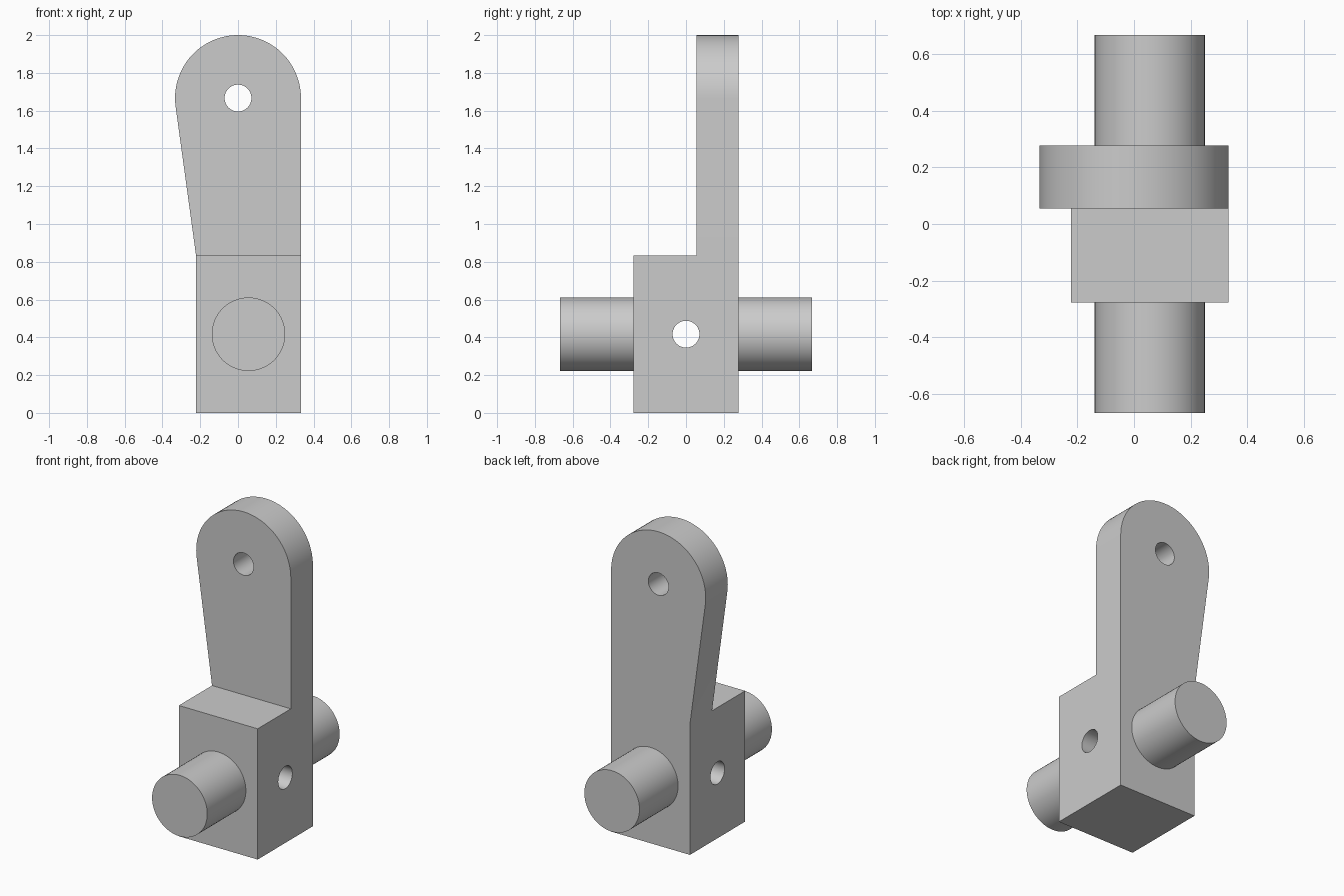
import bpy, bmesh, math
from mathutils import Matrix, Vector

if "Cube" in bpy.data.objects:
    bpy.data.objects.remove(bpy.data.objects["Cube"], do_unlink=True)

U = 1 / 18  # design module
grey = bpy.data.materials.new("plain grey")
grey.use_nodes = True
grey.diffuse_color = (0.6, 0.6, 0.6, 1)
grey.node_tree.nodes["Principled BSDF"].inputs["Base Color"].default_value = grey.diffuse_color


def add_object(name, bm):
    bmesh.ops.recalc_face_normals(bm, faces=bm.faces[:])
    mesh = bpy.data.meshes.new(name)
    bm.to_mesh(mesh)
    bm.free()
    mesh.materials.append(grey)
    obj = bpy.data.objects.new(name, mesh)
    bpy.context.collection.objects.link(obj)
    return obj


def slab(name, outline, y0, y1):
    """Extrude an x-z outline from y0 to y1."""
    bm = bmesh.new()
    face = bm.faces.new([bm.verts.new((x, y0, z)) for x, z in outline])
    new = bmesh.ops.extrude_face_region(bm, geom=[face])["geom"]
    bmesh.ops.translate(bm, vec=(0, y1 - y0, 0),
                        verts=[v for v in new if isinstance(v, bmesh.types.BMVert)])
    return add_object(name, bm)


def cylinder(name, centre, radius, length, axis):
    bm = bmesh.new()
    turn = Vector((0, 0, 1)).rotation_difference(Vector(axis)).to_matrix().to_4x4()
    bmesh.ops.create_cone(bm, cap_ends=True, segments=64, radius1=radius, radius2=radius,
                          depth=length, matrix=Matrix.Translation(centre) @ turn)
    return add_object(name, bm)


def select(obj):
    bpy.ops.object.select_all(action='DESELECT')
    obj.select_set(True)
    bpy.context.view_layer.objects.active = obj


def combine(target, tool, operation):
    select(target)
    mod = target.modifiers.new(operation.title(), 'BOOLEAN')
    mod.operation, mod.solver, mod.object = operation, 'EXACT', tool
    bpy.ops.object.modifier_apply(modifier=mod.name)
    bpy.data.objects.remove(tool, do_unlink=True)


# Block at the base
left, right, top = -4 * U, 6 * U, 15 * U
body = slab("bracket_body", [(left, 0), (right, 0), (right, top), (left, top)], -5 * U, 5 * U)

# Arm: straight on one side, tangent taper on the other, round head
head_z, head_r = 30 * U, 6 * U
dx, dz = left, top - head_z
end = math.atan2(dz, dx) + math.tau - math.acos(head_r / math.hypot(dx, dz))
steps = 48
outline = [(left, top), (right, top)]
outline += [(head_r * math.cos(end * i / steps), head_z + head_r * math.sin(end * i / steps))
            for i in range(steps + 1)]
combine(body, slab("arm", outline, U, 5 * U), 'UNION')

# Drilled holes: through the head and across the block
pin_z = 7.5 * U
combine(body, cylinder("head_hole", (0, 0, head_z), 0.071, 2, (0, 1, 0)), 'DIFFERENCE')
combine(body, cylinder("cross_hole", (0, 0, pin_z), 0.071, 2, (1, 0, 0)), 'DIFFERENCE')

# Stub pins, slightly sunk into the block
pins = [cylinder(name, (U, side * 8 * U, pin_z), 3.5 * U, 8 * U, (0, 1, 0))
        for name, side in (("front_pin", -1), ("back_pin", 1))]

for obj in [body] + pins:
    select(obj)
    bpy.ops.object.shade_smooth_by_angle(angle=math.radians(30))
